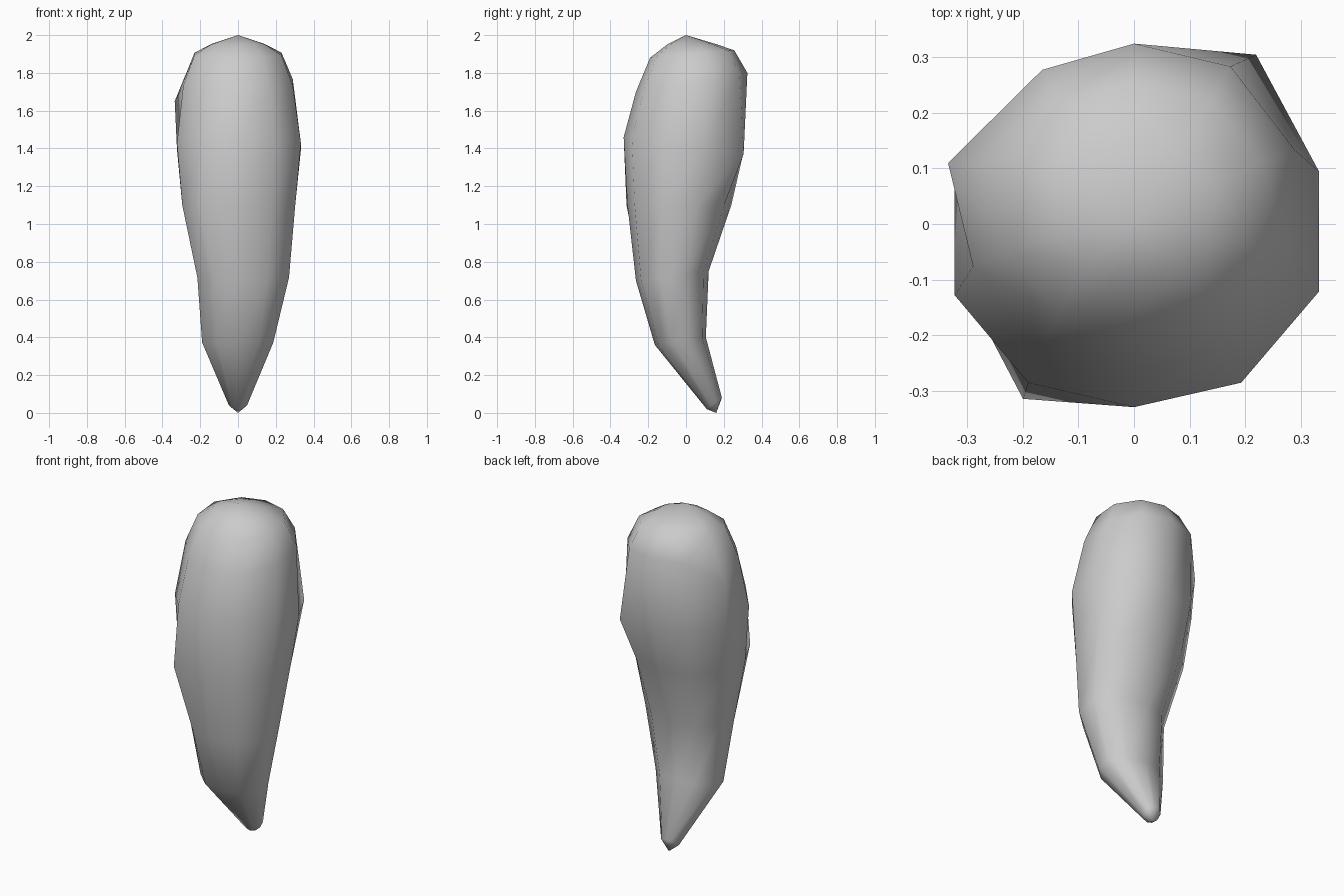
import bpy, bmesh
from mathutils import Vector

if "Cube" in bpy.data.objects:
    bpy.data.objects.remove(bpy.data.objects["Cube"])

# Unit ten-sided outline, counter-clockwise seen from above
OUTLINE = [(0, -1), (.58, -.86), (1, -.34), (1, .35), (.6, .86),
           (0, 1), (-.57, .84), (-1, .34), (-1, -.36), (-.59, -.86)]

# Tilted rings: front y, front z, back y, back z, left half-width, right half-width
RINGS = [
    (.11, .02, .19, .08, .048, .048),
    (-.165, .36, .105, .40, .19, .187),
    (-.265, .70, .12, .75, .215, .27),
    (-.31, 1.10, .24, 1.10, .295, .303),
    (-.33, 1.46, .30, 1.36, .323, .333),
    (-.265, 1.70, .325, 1.80, .29, .29),
    (-.19, 1.88, .255, 1.92, .23, .23),
    (-.10, 1.95, .15, 1.955, .14, .14),
]

# Hand-shaped bumps: (ring, side) -> position
BUMPS = {
    (5, 7): (-.335, .11, 1.65),
    (4, 4): (.22, .305, 1.37),
    (3, 9): (-.20, -.315, 1.10),
}

# Curved, tapering body
bm = bmesh.new()
loops = []
for r, (yf, zf, yb, zb, xl, xr) in enumerate(RINGS):
    loop = []
    for s, (u, v) in enumerate(OUTLINE):
        t = (v + 1) / 2
        p = ((xr if u > 0 else xl) * u, yf + (yb - yf) * t, zf + (zb - zf) * t)
        loop.append(bm.verts.new(Vector(BUMPS.get((r, s), p))))
    loops.append(loop)

n = len(OUTLINE)
for a, b in zip(loops, loops[1:]):
    for i in range(n):
        j = (i + 1) % n
        bm.faces.new((a[i], a[j], b[j], b[i]))

# Bottom tip and top point
tip = bm.verts.new((0, .16, 0))
top = bm.verts.new((0, 0, 2))
for i in range(n):
    j = (i + 1) % n
    bm.faces.new((loops[0][j], loops[0][i], tip))
    bm.faces.new((loops[-1][i], loops[-1][j], top))

bmesh.ops.recalc_face_normals(bm, faces=bm.faces)
for f in bm.faces:
    f.smooth = True
mesh = bpy.data.meshes.new("curved_body")
bm.to_mesh(mesh)
bm.free()
body = bpy.data.objects.new("curved_body", mesh)
bpy.context.collection.objects.link(body)
